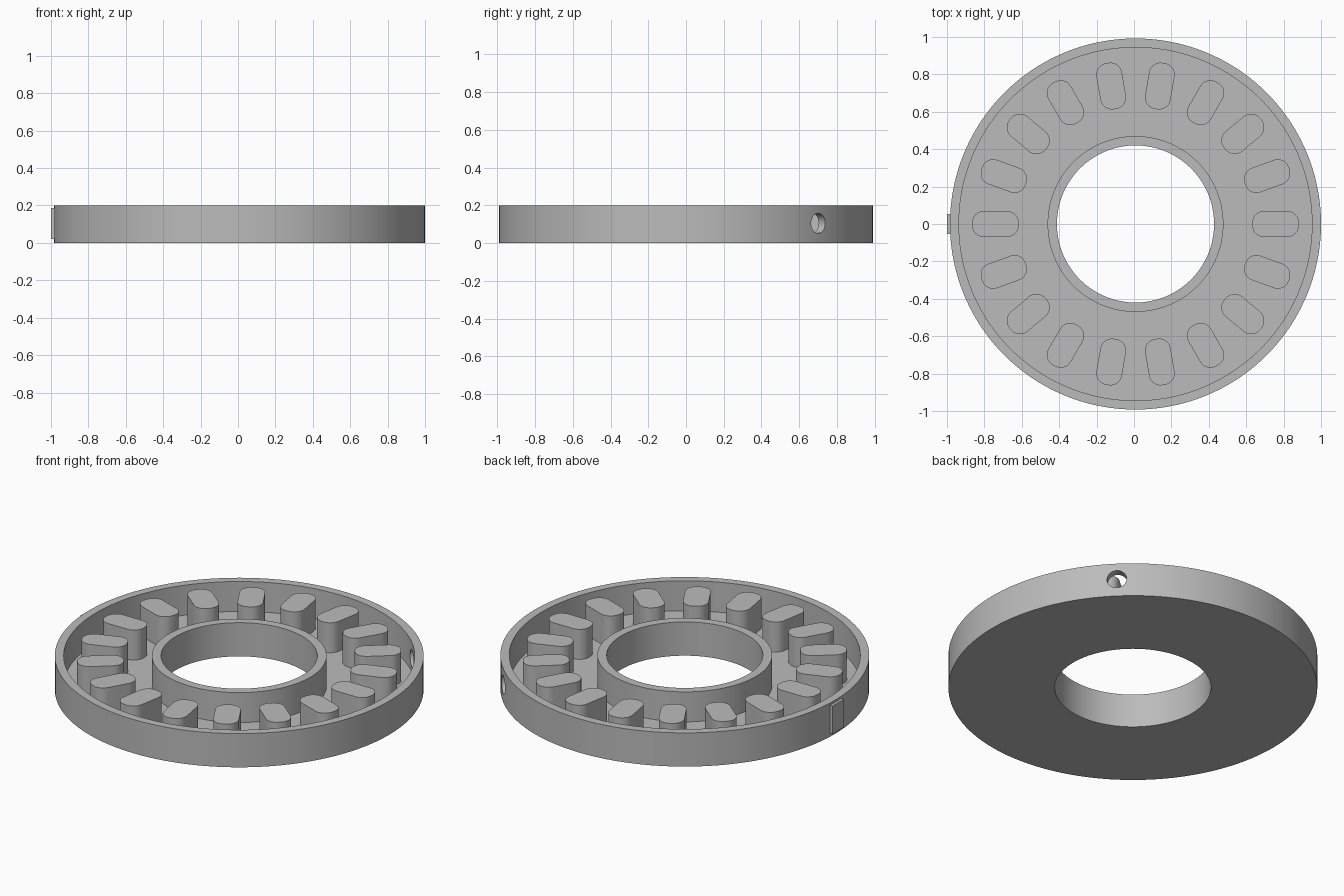
import bpy, bmesh, math
from mathutils import Matrix, Vector

if "Cube" in bpy.data.objects:
    bpy.data.objects.remove(bpy.data.objects["Cube"], do_unlink=True)

CX = 0.008            # ring centre, shifted by the tab on the rim
HEIGHT, FLOOR = 0.2, 0.022
R_HOLE, R_HUB, R_INNER, R_OUTER = 0.42, 0.47, 0.944, 0.992

grey = bpy.data.materials.new("plain grey")
grey.use_nodes = True
grey.diffuse_color = (0.5, 0.5, 0.5, 1)
grey.node_tree.nodes["Principled BSDF"].inputs["Base Color"].default_value = (0.5, 0.5, 0.5, 1)


def finish(name, bm):
    """Turn a bmesh into a smooth-by-angle object."""
    bmesh.ops.recalc_face_normals(bm, faces=bm.faces)
    mesh = bpy.data.meshes.new(name)
    bm.to_mesh(mesh)
    bm.free()
    mesh.materials.append(grey)
    obj = bpy.data.objects.new(name, mesh)
    bpy.context.collection.objects.link(obj)
    bpy.ops.object.select_all(action="DESELECT")
    obj.select_set(True)
    bpy.context.view_layer.objects.active = obj
    bpy.ops.object.shade_smooth_by_angle(angle=math.radians(30))
    return obj


# Tray: one lathed channel with hub wall, floor and outer wall
profile = [(R_HOLE, 0), (R_OUTER, 0), (R_OUTER, HEIGHT), (R_INNER, HEIGHT),
           (R_INNER, FLOOR), (R_HUB, FLOOR), (R_HUB, HEIGHT), (R_HOLE, HEIGHT)]
bm = bmesh.new()
verts = [bm.verts.new((r, 0, z)) for r, z in profile]
edges = [bm.edges.new((v, verts[i - 1])) for i, v in enumerate(verts)]
bmesh.ops.spin(bm, geom=verts + edges, axis=(0, 0, 1), cent=(0, 0, 0),
               angle=math.tau, steps=144, use_merge=True)
bmesh.ops.remove_doubles(bm, verts=bm.verts, dist=1e-5)
bmesh.ops.translate(bm, verts=bm.verts, vec=(CX, 0, 0))
tray = finish("tray", bm)

# Round cable hole through the outer wall
turn = Matrix.Rotation(math.radians(45), 4, "Z")
bm = bmesh.new()
bmesh.ops.create_cone(bm, cap_ends=True, segments=40, radius1=0.053, radius2=0.053, depth=0.16,
                      matrix=Matrix.Translation((CX, 0, 0.105)) @ turn
                      @ Matrix.Translation((0.968, 0, 0)) @ Matrix.Rotation(math.pi / 2, 4, "Y"))
cutter = finish("hole_cutter", bm)
cutter.hide_render = True
cut = tray.modifiers.new("hole", "BOOLEAN")
cut.operation, cut.solver, cut.object = "DIFFERENCE", "EXACT", cutter
bpy.context.view_layer.objects.active = tray
bpy.ops.object.modifier_apply(modifier=cut.name)
bpy.data.objects.remove(cutter, do_unlink=True)
tray.select_set(True)
bpy.ops.object.shade_smooth_by_angle(angle=math.radians(30))


# Pegs: rounded blocks pointing at the centre
def peg(name, angle, length=0.25, width=0.138, corner=0.062, steps=8):
    bm = bmesh.new()
    ring = []
    for q, (sx, sy) in enumerate([(1, 1), (-1, 1), (-1, -1), (1, -1)]):
        for i in range(steps + 1):
            a = (q + i / steps) * math.pi / 2
            ring.append(bm.verts.new((sx * (length / 2 - corner) + corner * math.cos(a),
                                      sy * (width / 2 - corner) + corner * math.sin(a), FLOOR)))
    base = bm.faces.new(ring)
    top = bmesh.ops.extrude_face_region(bm, geom=[base])["geom"]
    bmesh.ops.translate(bm, vec=(0, 0, HEIGHT - FLOOR),
                        verts=[g for g in top if isinstance(g, bmesh.types.BMVert)])
    if base.is_valid:
        bm.faces.remove(base)
    bm.transform(Matrix.Translation((CX, 0, 0)) @ Matrix.Rotation(angle, 4, "Z")
                 @ Matrix.Translation((0.749, 0, 0)))
    finish(name, bm)


for i in range(18):
    peg(f"peg_{i + 1}", math.radians(20 * i))

# Thin rectangular tab on the outside of the rim
bm = bmesh.new()
bmesh.ops.create_cube(bm, size=1, matrix=Matrix.Translation((-0.985, 0, 0.104))
                      @ Matrix.Diagonal((0.03, 0.106, 0.166, 1)))
finish("rim_tab", bm)
